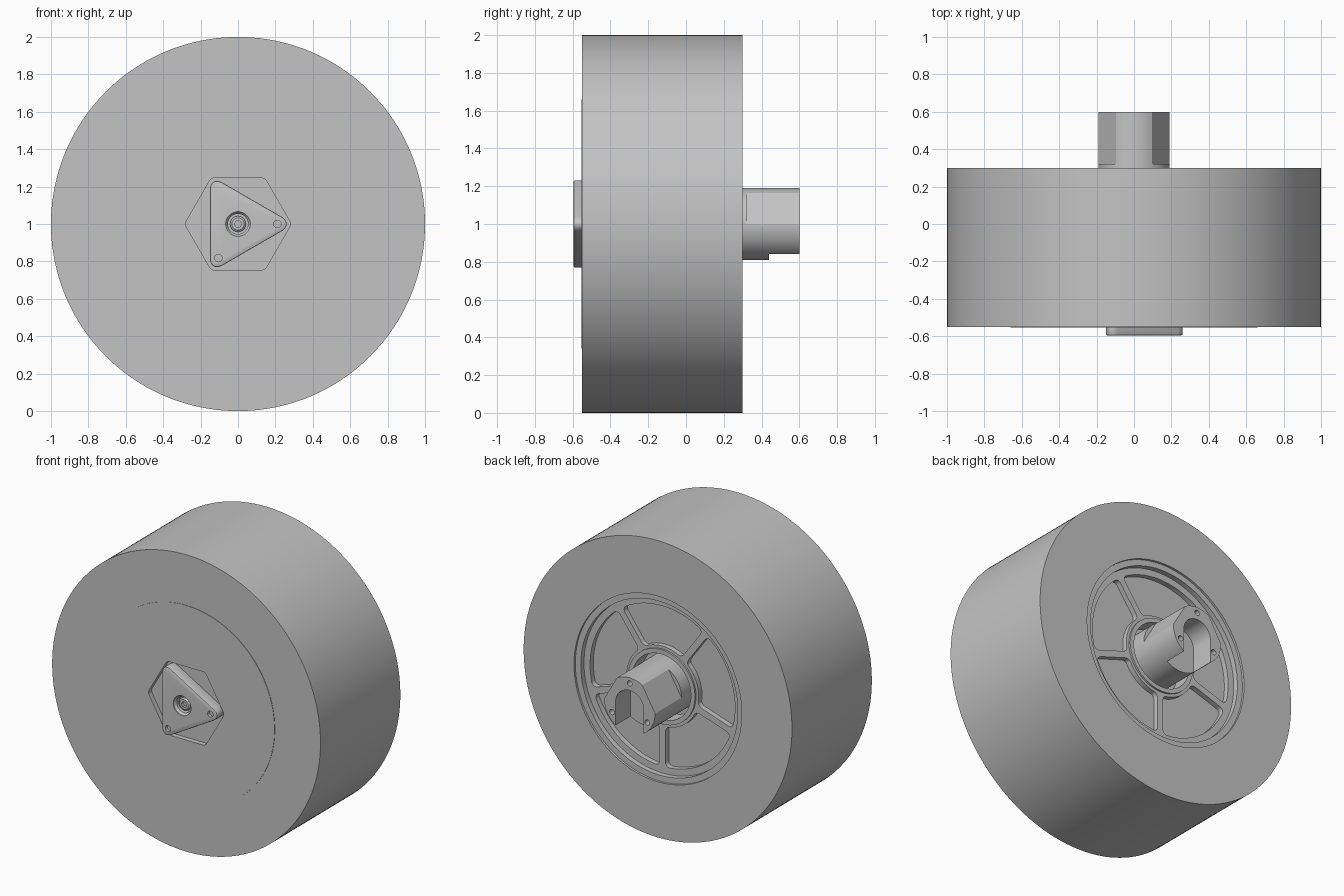
import bpy, bmesh, math
from mathutils import Matrix, Vector

cube = bpy.data.objects.get("Cube")
if cube:
    bpy.data.objects.remove(cube, do_unlink=True)

GREY = (0.55, 0.55, 0.55, 1)
grey = bpy.data.materials.new("plain_grey")
grey.use_nodes = True
grey.diffuse_color = GREY
grey.node_tree.nodes["Principled BSDF"].inputs["Base Color"].default_value = GREY


def finish(name, bm):
    """Turn a bmesh around the wheel axis into an object."""
    bmesh.ops.recalc_face_normals(bm, faces=bm.faces)
    mesh = bpy.data.meshes.new(name)
    bm.to_mesh(mesh)
    bm.free()
    mesh.materials.append(grey)
    obj = bpy.data.objects.new(name, mesh)
    obj.location.z = 1
    bpy.context.collection.objects.link(obj)
    return obj


def lathe(name, profile, sides=160):
    """Revolve a closed (radius, y) profile around the y axis."""
    bm = bmesh.new()
    verts = [bm.verts.new((r, y, 0)) for r, y in profile]
    edges = [bm.edges.new((verts[i - 1], v)) for i, v in enumerate(verts)
             if not (v.co.x == 0 and verts[i - 1].co.x == 0)]
    bmesh.ops.spin(bm, geom=verts + edges, cent=(0, 0, 0), axis=(0, 1, 0),
                   angle=math.tau, steps=sides, use_merge=False)
    bmesh.ops.remove_doubles(bm, verts=bm.verts, dist=0.0001)
    return finish(name, bm)


def prism(name, outline, y0, y1, rounding=0):
    """Extrude an (x, z) outline along y, rounding its sharp corners."""
    bm = bmesh.new()
    face = bm.faces.new([bm.verts.new((x, y0, z)) for x, z in outline])
    new = bmesh.ops.extrude_face_region(bm, geom=[face])["geom"]
    bmesh.ops.translate(bm, vec=(0, y1 - y0, 0),
                        verts=[g for g in new if isinstance(g, bmesh.types.BMVert)])
    bmesh.ops.recalc_face_normals(bm, faces=bm.faces)
    if rounding:
        corners = [e for e in bm.edges
                   if abs(e.verts[0].co.y - e.verts[1].co.y) > 0.001
                   and e.calc_face_angle(0) > 0.7]
        bmesh.ops.bevel(bm, geom=corners, offset=rounding, segments=8,
                        profile=0.5, affect='EDGES')
    return finish(name, bm)


def arc(radius, start, end, steps, cx=0, cz=0):
    angles = [math.radians(start + (end - start) * i / steps) for i in range(steps + 1)]
    return [(cx + radius * math.cos(a), cz + radius * math.sin(a)) for a in angles]


def ring_of(radius, sides, cx=0, cz=0):
    return arc(radius, 0, 360, sides, cx, cz)[:-1]


def apply(obj, mod):
    bpy.context.view_layer.objects.active = obj
    bpy.ops.object.modifier_apply(modifier=mod.name)


def cut(obj, cutter):
    mod = obj.modifiers.new("cut", 'BOOLEAN')
    mod.operation, mod.solver, mod.object = 'DIFFERENCE', 'EXACT', cutter
    apply(obj, mod)
    bpy.data.objects.remove(cutter, do_unlink=True)


def chamfer(obj, width):
    mod = obj.modifiers.new("chamfer", 'BEVEL')
    mod.width, mod.segments, mod.limit_method, mod.angle_limit = width, 2, 'ANGLE', 0.8
    apply(obj, mod)


# Broad outer tread
tire = lathe("tire", [(0.625, -0.55), (1, -0.55), (1, 0.3), (0.625, 0.3)])

# Inner wheel with stepped rear rim and a socket for the hub
core = lathe("wheel_core", [
    (0, -0.553), (0.66, -0.553), (0.66, -0.5), (0.63, -0.5), (0.63, 0.285),
    (0.585, 0.285), (0.585, 0.25), (0.25, 0.25), (0.25, 0.262),
    (0.22, 0.262), (0.22, 0.15), (0, 0.15)])

# Hexagonal front recess
cut(core, prism("hex_cutter", ring_of(0.285, 6), -0.7, -0.52, 0.02))

# Five rounded pockets between the rear spokes
for i in range(5):
    middle = -54 + 72 * i
    inner, outer = 0.27, 0.54
    a_in = 36 - math.degrees(math.asin(0.022 / inner))
    a_out = 36 - math.degrees(math.asin(0.022 / outer))
    outline = (arc(outer, middle - a_out, middle + a_out, 20)
               + arc(inner, middle + a_in, middle - a_in, 12))
    cut(core, prism("pocket_cutter", outline, 0.215, 0.4, 0.035))

# Triangular front plate with two pin holes and a screw seat
plate = prism("front_plate", ring_of(0.3, 3), -0.595, -0.5, 0.078)
chamfer(plate, 0.007)
for x, z in ((0.21, 0), (-0.105, -0.182)):
    cut(plate, prism("pin_cutter", ring_of(0.02, 24, x, z), -0.7, -0.575))
cut(plate, lathe("seat_cutter", [(0, -0.65), (0.066, -0.65), (0.066, -0.59),
                                 (0.054, -0.575), (0.054, -0.54), (0, -0.54)], 48))

# Screw with a hexagonal socket
screw = lathe("front_screw", [(0, -0.575), (0.033, -0.575), (0.042, -0.568),
                              (0.042, -0.53), (0, -0.53)], 48)
cut(screw, prism("socket_cutter", ring_of(0.02, 6), -0.6, -0.555))

# Rear hub with two flats, an open bore and three pin holes
hub = prism("rear_hub", ring_of(0.19, 96), 0.1, 0.6)
for angle in (30, 150):
    turn = Matrix.Rotation(math.radians(angle), 2)
    flat = [tuple(turn @ Vector(p)) for p in
            ((0.1645, -0.3), (0.4, -0.3), (0.4, 0.3), (0.1645, 0.3))]
    cut(hub, prism("flat_cutter", flat, 0.32, 0.7))
slot = arc(0.105, 0, 180, 32) + [(-0.105, -0.3), (0.105, -0.3)]
cut(hub, prism("slot_cutter", slot, 0.44, 0.7))
for x, z in arc(0.152, 90, 330, 2):
    cut(hub, prism("pin_cutter", ring_of(0.018, 24, x, z), 0.55, 0.7))

# Smooth the round surfaces and keep the edges crisp
for obj in (tire, core, plate, screw, hub):
    bpy.ops.object.select_all(action='DESELECT')
    obj.select_set(True)
    bpy.context.view_layer.objects.active = obj
    bpy.ops.object.shade_smooth_by_angle(angle=math.radians(30))
